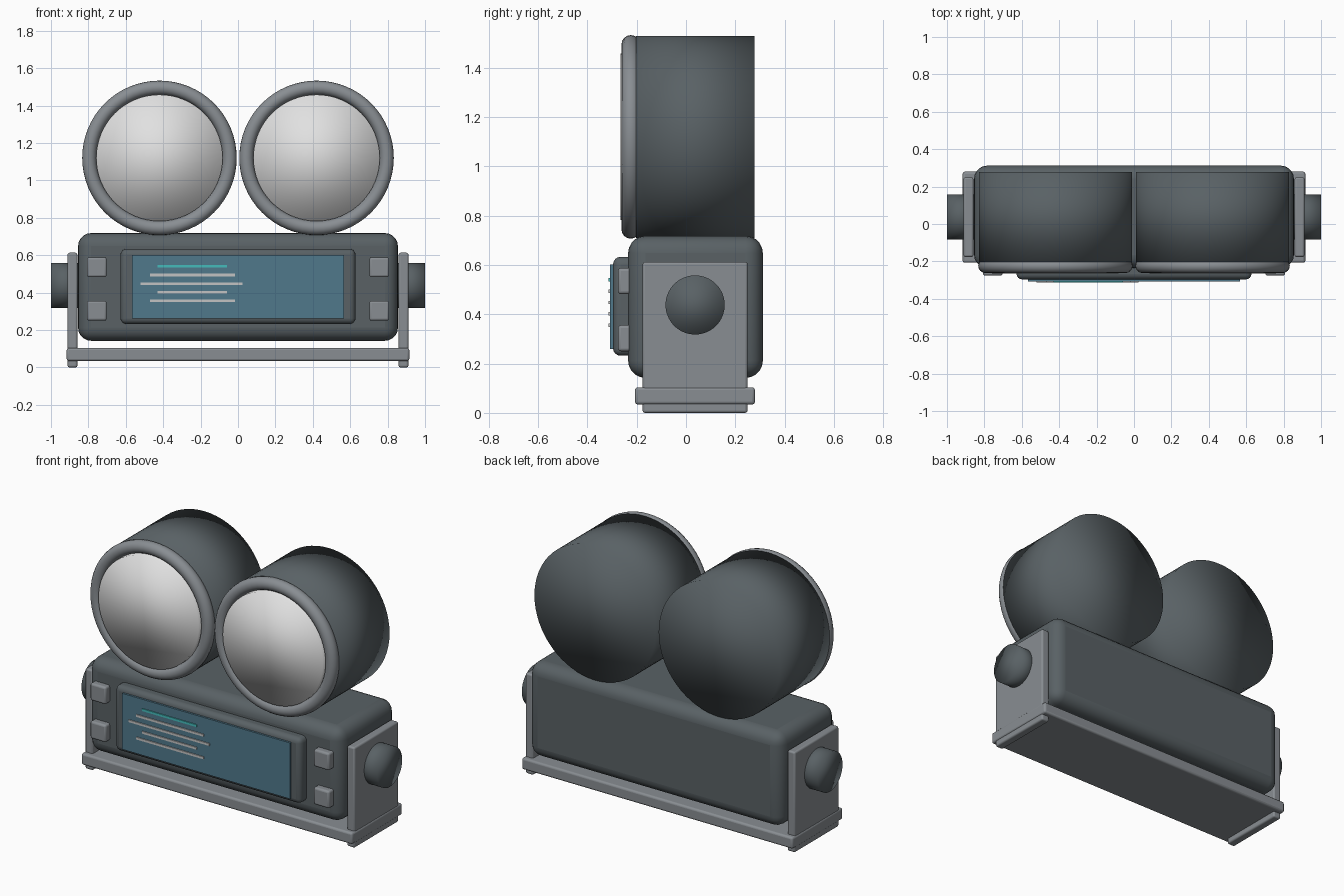
import bpy
import math

old = bpy.data.objects.get("Cube")
if old:
    bpy.data.objects.remove(old, do_unlink=True)


def material(name, r, g, b):
    m = bpy.data.materials.new(name)
    m.use_nodes = True
    m.diffuse_color = (r, g, b, 1)
    m.node_tree.nodes["Principled BSDF"].inputs["Base Color"].default_value = (r, g, b, 1)
    return m


dark = material("dark casing", 0.10, 0.12, 0.13)
grey = material("grey metal", 0.25, 0.27, 0.29)
white = material("lens white", 0.75, 0.75, 0.75)
blue = material("screen blue", 0.08, 0.19, 0.26)
teal = material("teal line", 0.06, 0.50, 0.50)
pale = material("pale line", 0.55, 0.55, 0.55)


def box(name, x, y, z, mat, bevel=0.0, segments=3):
    """Box from (low, high) ranges on each axis, with rounded edges."""
    centre = [(a + b) / 2 for a, b in (x, y, z)]
    bpy.ops.mesh.primitive_cube_add(size=1, location=centre)
    ob = bpy.context.object
    ob.name = name
    ob.scale = [b - a for a, b in (x, y, z)]
    bpy.ops.object.transform_apply(location=False, rotation=False, scale=True)
    ob.data.materials.append(mat)
    if bevel:
        mod = ob.modifiers.new("rounded edges", "BEVEL")
        mod.width = bevel
        mod.segments = segments
        bpy.ops.object.shade_smooth_by_angle(angle=math.radians(40))
    return ob


def cylinder(name, radius, depth, centre, rotation, mat):
    """Cylinder with soft shading that rolls over onto its caps."""
    bpy.ops.mesh.primitive_cylinder_add(vertices=64, radius=radius, depth=depth,
                                        location=centre, rotation=rotation)
    ob = bpy.context.object
    ob.name = name
    ob.data.materials.append(mat)
    bpy.ops.object.shade_smooth()
    return ob


quarter = math.pi / 2

# Main casing, front panel and screen
box("casing", (-0.855, 0.855), (-0.235, 0.312), (0.142, 0.718), dark, 0.07, 5)
box("front_panel", (-0.628, 0.628), (-0.296, -0.18), (0.232, 0.633), dark, 0.03, 4)
box("screen", (-0.567, 0.567), (-0.308, -0.25), (0.26, 0.602), blue)

# Lines on the screen
lines = [(-0.43, -0.06, teal), (-0.47, -0.015, pale), (-0.52, 0.025, pale),
         (-0.43, -0.06, pale), (-0.47, -0.015, pale)]
for i, (start, end, mat) in enumerate(lines):
    z = 0.54 - 0.046 * i
    box(f"screen_line_{i + 1}", (start, end), (-0.314, -0.306), (z - 0.007, z + 0.007), mat)

# Base plate
box("base_plate", (-0.916, 0.916), (-0.207, 0.28), (0.034, 0.104), grey, 0.012)

for side, s in (("left", 1), ("right", -1)):
    # Buttons
    for level, z in (("upper", 0.535), ("lower", 0.303)):
        x = s * 0.755
        box(f"{side}_{level}_button", (x - 0.053, x + 0.053), (-0.276, -0.2),
            (z - 0.053, z + 0.053), grey, 0.012)

    # Bracket and knob
    x = s * 0.885
    box(f"{side}_bracket", (x - 0.026, x + 0.026), (-0.176, 0.25), (0, 0.613), grey, 0.01)
    cylinder(f"{side}_knob", 0.12, 0.15, (s * 0.925, 0.037, 0.438), (0, quarter, 0), dark)

    # Lamp housing, rim and lens
    x, z = s * 0.42, 1.12
    cylinder(f"{side}_lamp_housing", 0.41, 0.48, (x, 0.038, z), (quarter, 0, 0), dark)
    cylinder(f"{side}_lamp_lens", 0.338, 0.1, (x, -0.215, z), (quarter, 0, 0), white)
    bpy.ops.mesh.primitive_torus_add(major_radius=0.375, minor_radius=0.038,
                                     major_segments=64, minor_segments=16,
                                     location=(x, -0.224, z), rotation=(quarter, 0, 0))
    rim = bpy.context.object
    rim.name = f"{side}_lamp_rim"
    rim.data.materials.append(grey)
    bpy.ops.object.shade_smooth()
